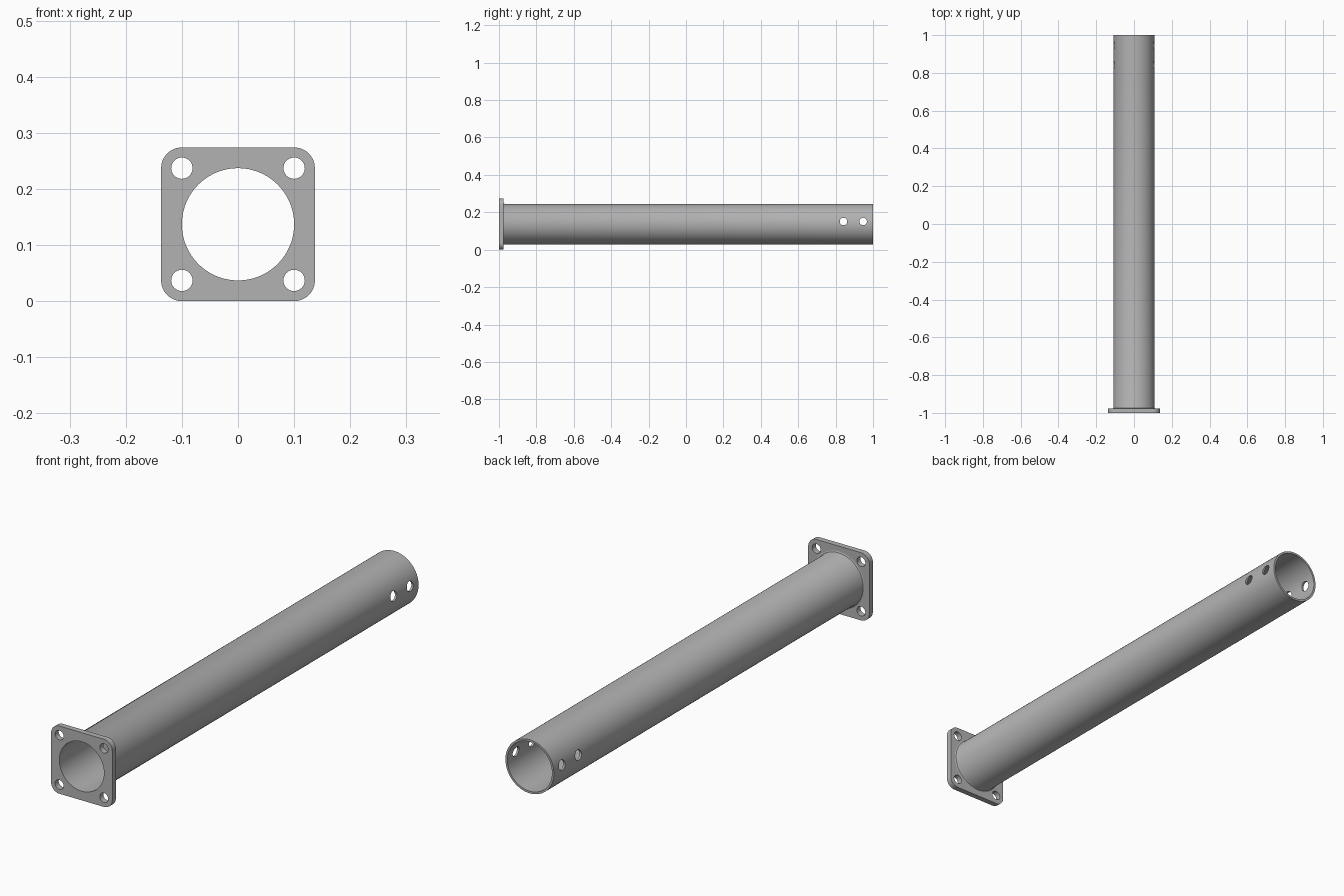
import bpy, bmesh, math
from mathutils import Matrix, Vector

cube = bpy.data.objects.get("Cube")
if cube:
    bpy.data.objects.remove(cube, do_unlink=True)

MID = 0.137            # height of the tube axis, half the flange size
BORE, OUTER = 0.1, 0.1085
FLANGE_BACK = -0.977

steel = bpy.data.materials.new("grey_steel")
steel.use_nodes = True
steel.diffuse_color = (0.45, 0.45, 0.45, 1)
steel.node_tree.nodes["Principled BSDF"].inputs["Base Color"].default_value = steel.diffuse_color


def make_object(name, bm):
    bmesh.ops.recalc_face_normals(bm, faces=bm.faces)
    mesh = bpy.data.meshes.new(name)
    bm.to_mesh(mesh)
    bm.free()
    mesh.materials.append(steel)
    obj = bpy.data.objects.new(name, mesh)
    bpy.context.collection.objects.link(obj)
    return obj


def add_cylinder(bm, centre, axis, radius, length, sides):
    turn = Vector((0, 0, 1)).rotation_difference(Vector(axis)).to_matrix().to_4x4()
    bmesh.ops.create_cone(bm, cap_ends=True, segments=sides, radius1=radius, radius2=radius,
                          depth=length, matrix=Matrix.Translation(centre) @ turn)


def cut(obj, bm):
    cutter = make_object(obj.name + "_cutter", bm)
    cutter.hide_render = True
    mod = obj.modifiers.new("holes", "BOOLEAN")
    mod.operation, mod.solver, mod.object = "DIFFERENCE", "EXACT", cutter
    bpy.ops.object.select_all(action="DESELECT")
    obj.select_set(True)
    bpy.context.view_layer.objects.active = obj
    bpy.ops.object.modifier_apply(modifier=mod.name)
    bpy.data.objects.remove(cutter, do_unlink=True)
    bpy.ops.object.shade_smooth_by_angle(angle=math.radians(30))


# Flange: rounded square plate with a bore and four bolt holes
bm = bmesh.new()
corner = 0.037
outline = []
for quarter in range(4):
    for step in range(13):
        a = math.radians(quarter * 90 + step * 7.5)
        sx = 1 if quarter in (0, 3) else -1
        sz = 1 if quarter < 2 else -1
        outline.append(bm.verts.new((sx * (MID - corner) + corner * math.cos(a), -1,
                                     MID + sz * (MID - corner) + corner * math.sin(a))))
face = bm.faces.new(outline)
back = bmesh.ops.extrude_face_region(bm, geom=[face])["geom"]
bmesh.ops.translate(bm, vec=(0, FLANGE_BACK + 1, 0),
                    verts=[v for v in back if isinstance(v, bmesh.types.BMVert)])
flange = make_object("flange", bm)

holes = bmesh.new()
add_cylinder(holes, (0, -1, MID), (0, 1, 0), BORE, 0.2, 96)
for sx in (-1, 1):
    for sz in (-1, 1):
        add_cylinder(holes, (sx * 0.1, -1, MID + sz * 0.1), (0, 1, 0), 0.019, 0.2, 32)
cut(flange, holes)

# Tube: turned wall with a small fillet where it meets the flange
bm = bmesh.new()
profile = [(BORE, FLANGE_BACK), (OUTER + 0.007, FLANGE_BACK), (OUTER + 0.002, FLANGE_BACK + 0.002),
           (OUTER, FLANGE_BACK + 0.007), (OUTER, 0.78), (OUTER, 1), (BORE, 1), (BORE, 0.78)]
ring = [bm.verts.new((r, y, MID)) for r, y in profile]
edges = [bm.edges.new((ring[i - 1], ring[i])) for i in range(len(ring))]
bmesh.ops.spin(bm, geom=ring + edges, cent=(0, 0, MID), axis=(0, 1, 0),
               angle=math.tau, steps=96, use_merge=True)
bmesh.ops.remove_doubles(bm, verts=bm.verts, dist=0.0001)
tube = make_object("tube", bm)

# Two pin holes drilled through both sides of the open end
holes = bmesh.new()
for y in (0.842, 0.947):
    add_cylinder(holes, (0, y, MID + 0.014), (1, 0, 0), 0.02, 0.4, 32)
cut(tube, holes)
